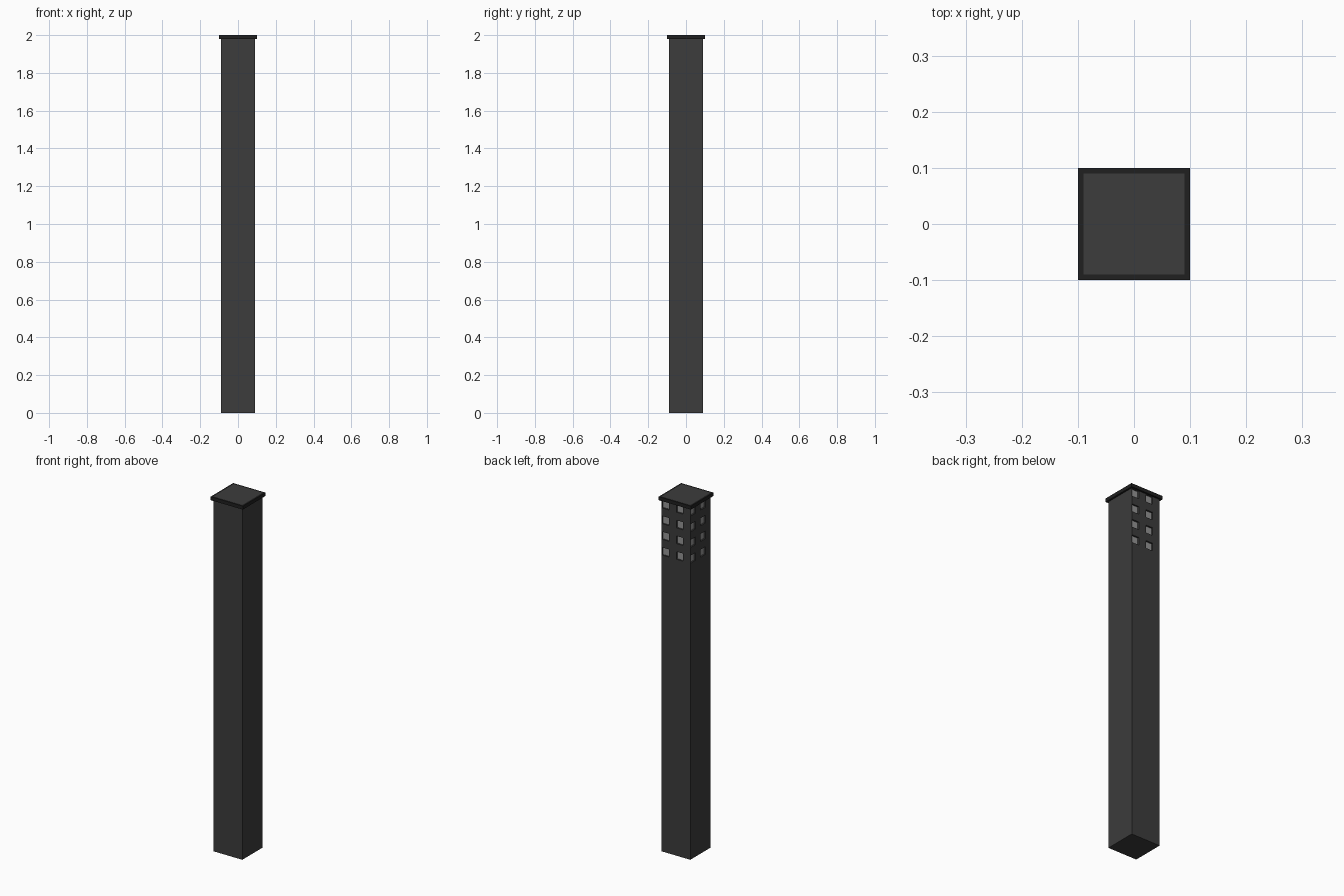
import bpy, bmesh
from mathutils import Matrix, Vector

if "Cube" in bpy.data.objects:
    bpy.data.objects.remove(bpy.data.objects["Cube"])

HALF = 0.09          # half width of the tower shaft
RIM = 0.10           # half width of the roof rim
HEIGHT = 2.0
RIM_H = 0.02
DEPTH = 0.01         # window recess
WIN = 0.043          # window size
COLUMNS = (0.066, -0.024)
ROWS = [1.692 + 0.0885 * i for i in range(4)]


def material(name, value):
    mat = bpy.data.materials.new(name)
    mat.diffuse_color = (value, value, value, 1)
    mat.use_nodes = True
    mat.node_tree.nodes["Principled BSDF"].inputs["Base Color"].default_value = mat.diffuse_color
    return mat


def boxes(name, items, mat=None):
    """One object made of axis-aligned boxes given as (centre, size)."""
    bm = bmesh.new()
    for centre, size in items:
        m = Matrix.Translation(centre) @ Matrix.Diagonal((*size, 1))
        bmesh.ops.create_cube(bm, size=1, matrix=m)
    mesh = bpy.data.meshes.new(name)
    bm.to_mesh(mesh)
    bm.free()
    obj = bpy.data.objects.new(name, mesh)
    bpy.context.collection.objects.link(obj)
    if mat:
        mesh.materials.append(mat)
    return obj


def window_boxes(offset, thick):
    """Boxes on the back (+y) and left (-x) walls, at a distance from the wall."""
    items = []
    for z in ROWS:
        for c in COLUMNS:
            items.append((Vector((c, HALF + offset, z)), (WIN, thick, WIN)))
            items.append((Vector((-HALF - offset, c, z)), (thick, WIN, WIN)))
    return items


wall_mat = material("dark_wall", 0.045)
rim_mat = material("black_trim", 0.014)
glass_mat = material("pale_glass", 0.3)

# Tower shaft
shaft = boxes("tower_shaft",
              [(Vector((0, 0, HEIGHT / 2)), (2 * HALF, 2 * HALF, HEIGHT))], wall_mat)

# Window recesses cut into the back and left walls
cutter = boxes("window_cutter", window_boxes(0, 2 * DEPTH), wall_mat)
cutter.hide_render = True
cutter.hide_viewport = True
cut = shaft.modifiers.new("window_recesses", 'BOOLEAN')
cut.operation = 'DIFFERENCE'
cut.solver = 'EXACT'
cut.object = cutter

# Window panes at the bottom of the recesses
boxes("window_panes", window_boxes(-DEPTH + 0.0005, 0.001), glass_mat)

# Roof rim, a square band around the top of the shaft
mid, wide = (HALF + RIM) / 2, RIM - HALF
zc = HEIGHT - RIM_H / 2
rim_parts = []
for s in (-1, 1):
    rim_parts.append((Vector((0, s * mid, zc)), (2 * RIM, wide, RIM_H)))
    rim_parts.append((Vector((s * mid, 0, zc)), (wide, 2 * HALF, RIM_H)))
boxes("roof_rim", rim_parts, rim_mat)
